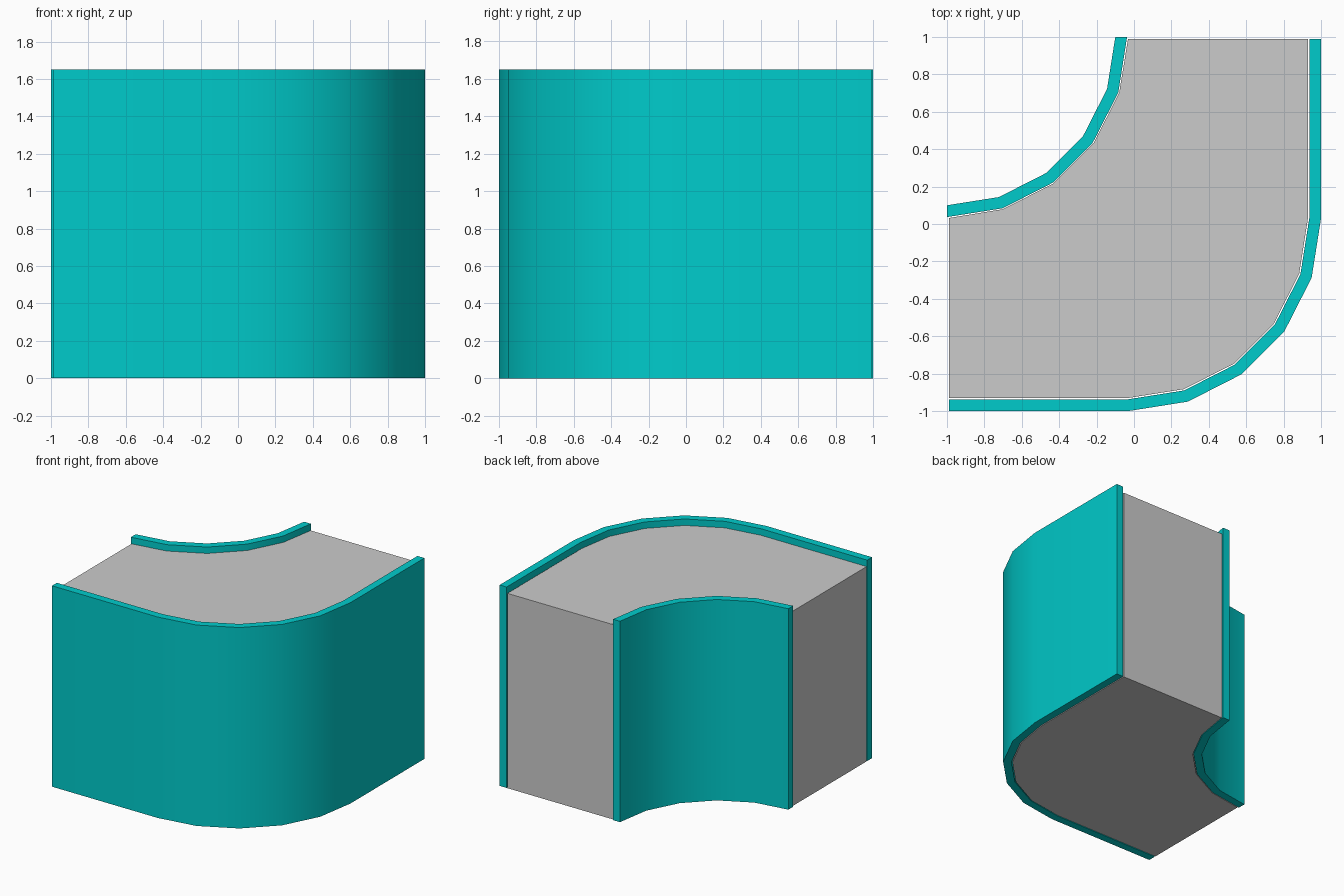
import bpy, bmesh
from math import sin, cos, radians

if "Cube" in bpy.data.objects:
    bpy.data.objects.remove(bpy.data.objects["Cube"])

STEPS = 5          # 18 degree facets on every bend
WALL_H = 1.65
BODY_H = 1.60
END = 0.99         # open ends of the outer wall and the body


def arc(cx, cy, r):
    """Quarter bend from straight down (-y) round to +x."""
    return [(cx + r * sin(radians(90 * i / STEPS)), cy - r * cos(radians(90 * i / STEPS)))
            for i in range(STEPS + 1)]


def outer_path(r):
    """Straight run, wide bend, straight run."""
    pts = arc(-0.03, 0.03, r)
    return [(-END, pts[0][1])] + pts + [(pts[-1][0], END)]


def inner_path(r):
    """Tight bend round the inside corner."""
    return arc(-1.0, 1.0, r)


def prism(name, outline, height, material=None):
    """Extrude a closed outline up from z = 0."""
    bm = bmesh.new()
    face = bm.faces.new([bm.verts.new((x, y, 0)) for x, y in outline])
    ext = bmesh.ops.extrude_face_region(bm, geom=[face], use_keep_orig=True)
    verts = [g for g in ext["geom"] if isinstance(g, bmesh.types.BMVert)]
    bmesh.ops.translate(bm, verts=verts, vec=(0, 0, height))
    bmesh.ops.recalc_face_normals(bm, faces=bm.faces)
    mesh = bpy.data.meshes.new(name)
    bm.to_mesh(mesh)
    bm.free()
    obj = bpy.data.objects.new(name, mesh)
    bpy.context.collection.objects.link(obj)
    if material:
        mesh.materials.append(material)
    bpy.ops.object.select_all(action='DESELECT')
    obj.select_set(True)
    bpy.context.view_layer.objects.active = obj
    bpy.ops.object.shade_smooth_by_angle(angle=radians(30))
    return obj


teal = bpy.data.materials.new("teal")
teal.diffuse_color = (0.0, 0.6, 0.6, 1)
teal.use_nodes = True
teal.node_tree.nodes["Principled BSDF"].inputs["Base Color"].default_value = teal.diffuse_color

# Outer wall following the wide bend
prism("outer_wall", outer_path(1.03) + outer_path(0.967)[::-1], WALL_H, teal)

# Inner wall following the tight bend
prism("inner_wall", inner_path(0.9) + inner_path(0.963)[::-1], WALL_H, teal)

# Solid grey body, slightly lower, with a hairline gap to both walls
bend = [(max(x, -END), min(y, END)) for x, y in inner_path(0.968)]
prism("body", outer_path(0.96) + bend[::-1], BODY_H)
